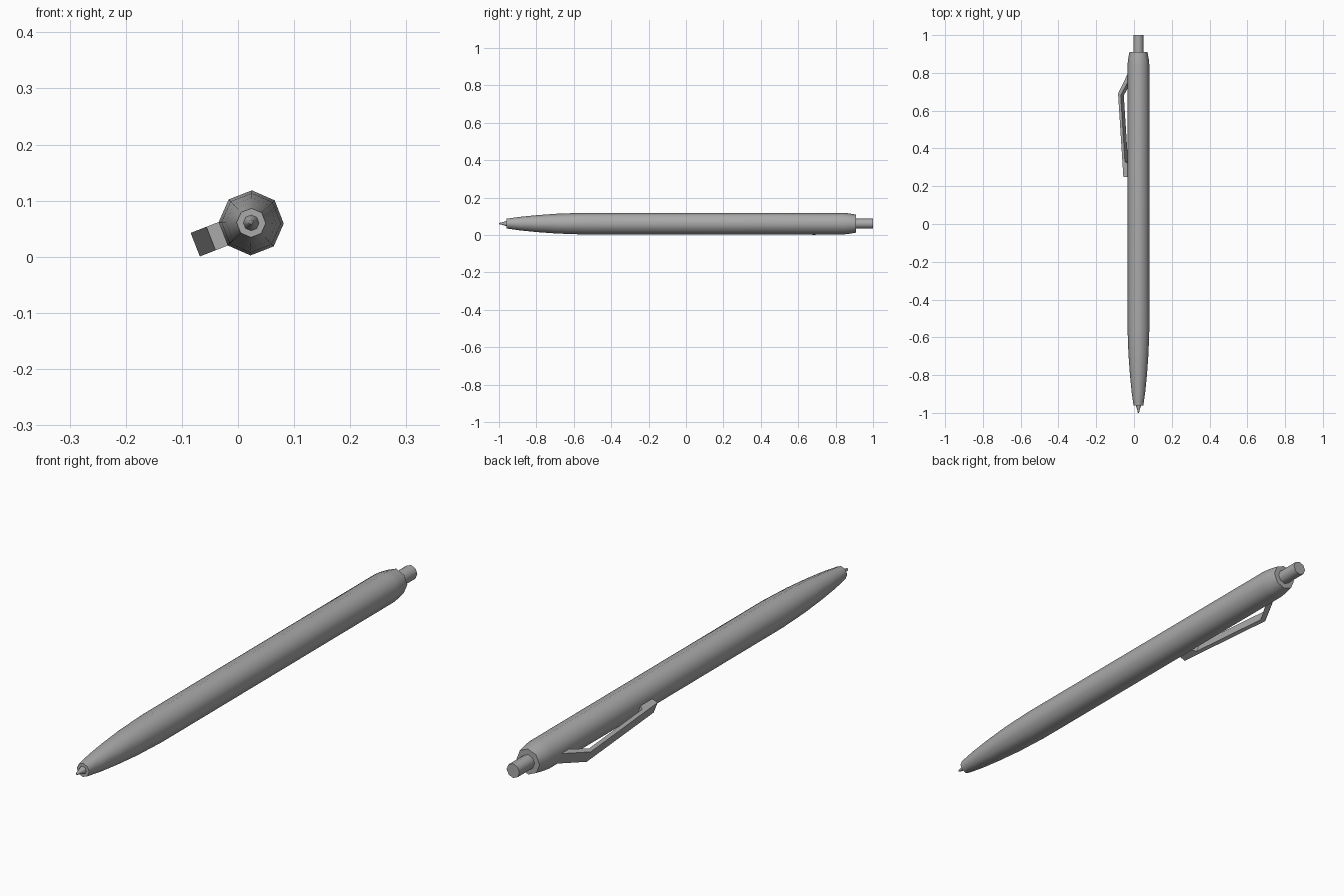
import bpy
import bmesh
from math import cos, sin, pi, radians

cube = bpy.data.objects.get("Cube")
if cube:
    bpy.data.objects.remove(cube, do_unlink=True)

SIDES = 8
CX, CZ = 0.0235, 0.0605      # axis of the barrel
TWIST = radians(-1.2)        # slight roll as it rests on the table

grey = bpy.data.materials.new("plain grey")
grey.use_nodes = True
COLOUR = (0.4, 0.4, 0.4, 1)
grey.diffuse_color = COLOUR
grey.node_tree.nodes["Principled BSDF"].inputs["Base Color"].default_value = COLOUR


def finish(name, bm, smooth):
    bmesh.ops.recalc_face_normals(bm, faces=bm.faces)
    mesh = bpy.data.meshes.new(name)
    bm.to_mesh(mesh)
    bm.free()
    obj = bpy.data.objects.new(name, mesh)
    bpy.context.collection.objects.link(obj)
    mesh.materials.append(grey)
    if smooth:
        bpy.ops.object.select_all(action='DESELECT')
        obj.select_set(True)
        bpy.context.view_layer.objects.active = obj
        bpy.ops.object.shade_smooth_by_angle(angle=radians(50))
    return obj


def turned(name, profile):
    """Capped eight-sided solid along y from (y, radius) pairs."""
    bm = bmesh.new()
    rings = []
    for y, r in profile:
        angles = [TWIST + 2 * pi * i / SIDES for i in range(SIDES)]
        rings.append([bm.verts.new((CX + r * cos(a), y, CZ + r * sin(a))) for a in angles])
    for a, b in zip(rings, rings[1:]):
        for i in range(SIDES):
            j = (i + 1) % SIDES
            bm.faces.new((a[i], a[j], b[j], b[i]))
    bm.faces.new(rings[0])
    bm.faces.new(rings[-1])
    return finish(name, bm, True)


# Barrel with tapered nose and chamfered rear
turned("barrel", [(-0.96, 0.026), (-0.89, 0.036), (-0.80, 0.045), (-0.69, 0.053),
                  (-0.55, 0.058), (0.84, 0.058), (0.87, 0.055), (0.91, 0.048)])

# Writing point and push button
turned("writing_point", [(-0.95, 0.014), (-0.96, 0.014), (-0.985, 0.006),
                         (-0.995, 0.005), (-1.0, 0.002)])
turned("push_button", [(0.90, 0.027), (1.0, 0.027)])

# Pocket clip: (y, distance from axis) outline extruded across one barrel facet
outline = [(0.25, 0.052), (0.25, 0.077), (0.69, 0.107), (0.80, 0.050),
           (0.755, 0.050), (0.68, 0.092), (0.33, 0.068), (0.32, 0.052)]
HALF = 0.0225
out = pi + pi / SIDES + TWIST
bm = bmesh.new()
sides = []
for w in (-HALF, HALF):
    sides.append([bm.verts.new((CX + u * cos(out) - w * sin(out), y,
                                CZ + u * sin(out) + w * cos(out))) for y, u in outline])
n = len(outline)
for i in range(n):
    j = (i + 1) % n
    bm.faces.new((sides[0][i], sides[0][j], sides[1][j], sides[1][i]))
caps = [bm.faces.new(s) for s in sides]
bmesh.ops.triangulate(bm, faces=caps)
finish("pocket_clip", bm, False)
